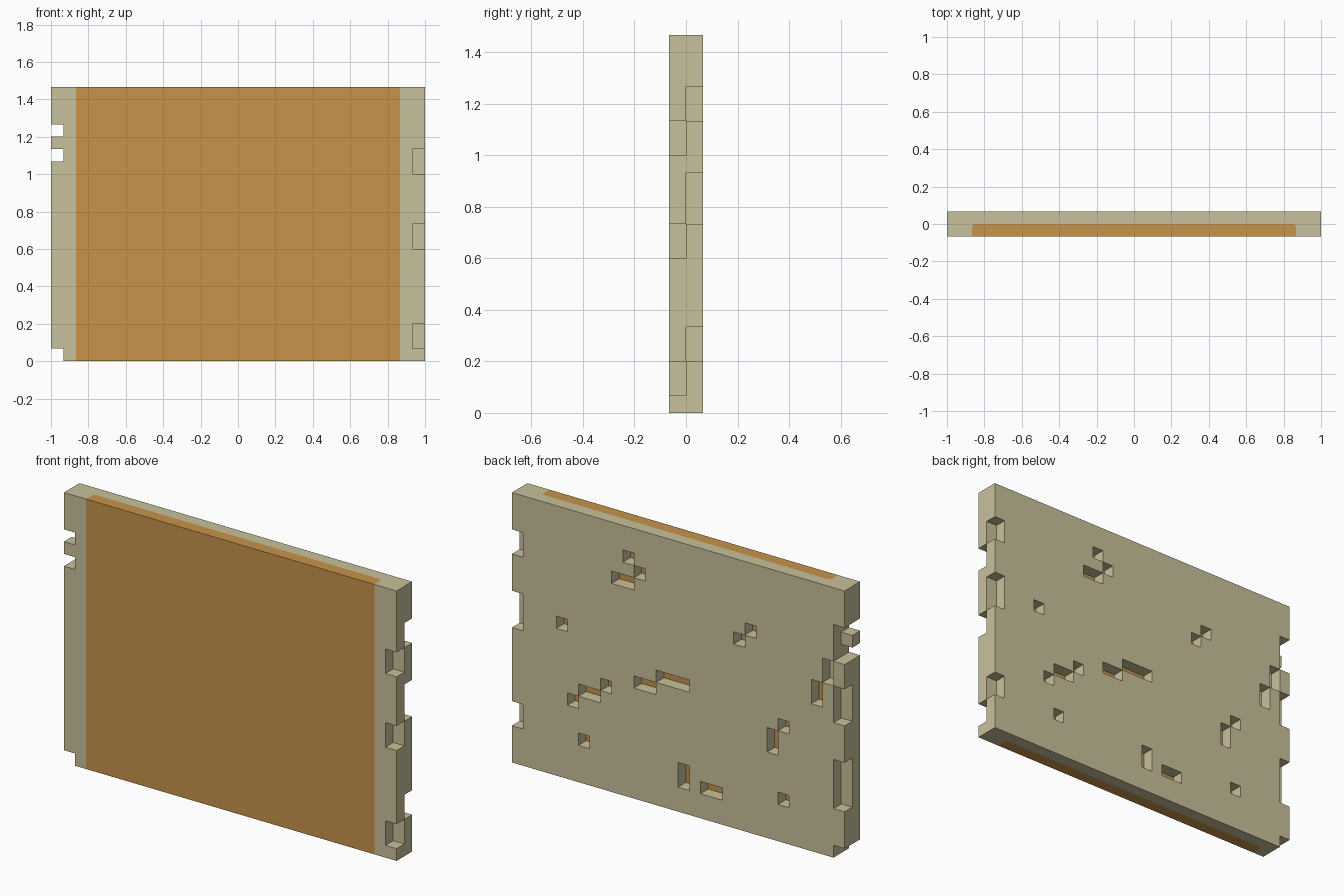
import bpy, bmesh

if "Cube" in bpy.data.objects:
    bpy.data.objects.remove(bpy.data.objects["Cube"])

U = 1 / 15                 # one block unit
W, H = 30, 22              # wall size in units (depth is two layers)
FRONT, BACK = 0, 1         # layers: y -U..0 and 0..U


def material(name, rgb):
    m = bpy.data.materials.new(name)
    m.diffuse_color = (*rgb, 1)
    m.use_nodes = True
    m.node_tree.nodes["Principled BSDF"].inputs["Base Color"].default_value = m.diffuse_color
    return m


STONE = material("pale_stone", (0.584, 0.533, 0.332))
WOOD = material("orange_wood", (0.571, 0.296, 0.070))


def add_object(name, bm, mat):
    bmesh.ops.recalc_face_normals(bm, faces=bm.faces[:])
    me = bpy.data.meshes.new(name)
    bm.to_mesh(me)
    bm.free()
    me.materials.append(mat)
    ob = bpy.data.objects.new(name, me)
    bpy.context.collection.objects.link(ob)
    return ob


def prism(name, outline, mat):
    """Extrude an (x, y) outline over the full wall height."""
    bm = bmesh.new()
    f = bm.faces.new([bm.verts.new((x, y, 0)) for x, y in outline])
    top = bmesh.ops.extrude_face_region(bm, geom=[f])["geom"]
    bmesh.ops.translate(bm, vec=(0, 0, H * U),
                        verts=[g for g in top if isinstance(g, bmesh.types.BMVert)])
    return add_object(name, bm, mat)


# Missing bricks as (u0, u1, v0, v1): u counts from the +x end, v from the ground
back_holes = [
    (10, 11, 19, 20), (11, 12, 18, 19), (9, 11, 17, 18), (4, 5, 12, 13),
    (20, 21, 15, 16), (21, 22, 16, 17), (27, 28, 12, 14), (28, 29, 14, 16),
    (11, 13, 9, 10), (13, 16, 10, 11), (5, 6, 6, 7), (6, 8, 7, 8),
    (8, 9, 8, 9), (6, 7, 3, 4), (15, 16, 2, 4), (17, 19, 2, 3),
    (23, 24, 7, 9), (24, 25, 9, 10), (24, 25, 3, 4),
]
back_notches = [(0, 1, 17, 19), (0, 1, 11, 14), (0, 1, 3, 5),
                (29, 30, 16, 19), (29, 30, 11, 14), (29, 30, 4, 8), (29, 30, 0, 1)]
front_notches = [(0, 1, 15, 17), (0, 1, 9, 11), (0, 1, 1, 3),
                 (29, 30, 18, 19), (29, 30, 16, 17), (29, 30, 0, 1)]


def cells(layer, boxes):
    return {(u, layer, v) for u0, u1, v0, v1 in boxes
            for u in range(u0, u1) for v in range(v0, v1)}


panel_cells = cells(FRONT, [(2, 28, 0, H)])
stone = cells(FRONT, [(0, W, 0, H)]) | cells(BACK, [(0, W, 0, H)])
stone -= panel_cells | cells(FRONT, front_notches) | cells(BACK, back_holes + back_notches)
filled = stone | panel_cells

# Stone wall: outer skin of the block grid, then merged into flat faces
bm = bmesh.new()
for c in stone:
    for axis in range(3):
        for side in (0, 1):
            n = list(c)
            n[axis] += 2 * side - 1
            if tuple(n) in filled:
                continue
            ring = [(0, 0), (1, 0), (1, 1), (0, 1)]
            if side:
                ring.reverse()   # u is mirrored in x, which flips the winding
            if axis == 1:
                ring.reverse()
            quad = []
            for a, b in ring:
                p = [c[0], c[1], c[2]]
                p[axis] += side
                p[(0 if axis else 1)] += a
                p[(2 if axis < 2 else 1)] += b
                quad.append(bm.verts.new((1 - p[0] * U, (p[1] - 1) * U, p[2] * U)))
            bm.faces.new(quad)
bmesh.ops.remove_doubles(bm, verts=bm.verts[:], dist=0.001)
bmesh.ops.recalc_face_normals(bm, faces=bm.faces[:])
bmesh.ops.dissolve_limit(bm, angle_limit=0.02, verts=bm.verts[:], edges=bm.edges[:])
add_object("stone_wall", bm, STONE)

# Wooden front panel with small chamfers along its rear corners
X, C = 13 * U, 0.012
prism("wood_panel", [(-X, -U), (X, -U), (X, -C), (X - C, 0), (-X + C, 0), (-X, -C)], WOOD)

# Stone fillets filling the chamfered corners
for side, label in ((-1, "left"), (1, "right")):
    prism(label + "_corner_fillet",
          [(side * X, -C), (side * X, 0), (side * (X - C), 0)], STONE)
